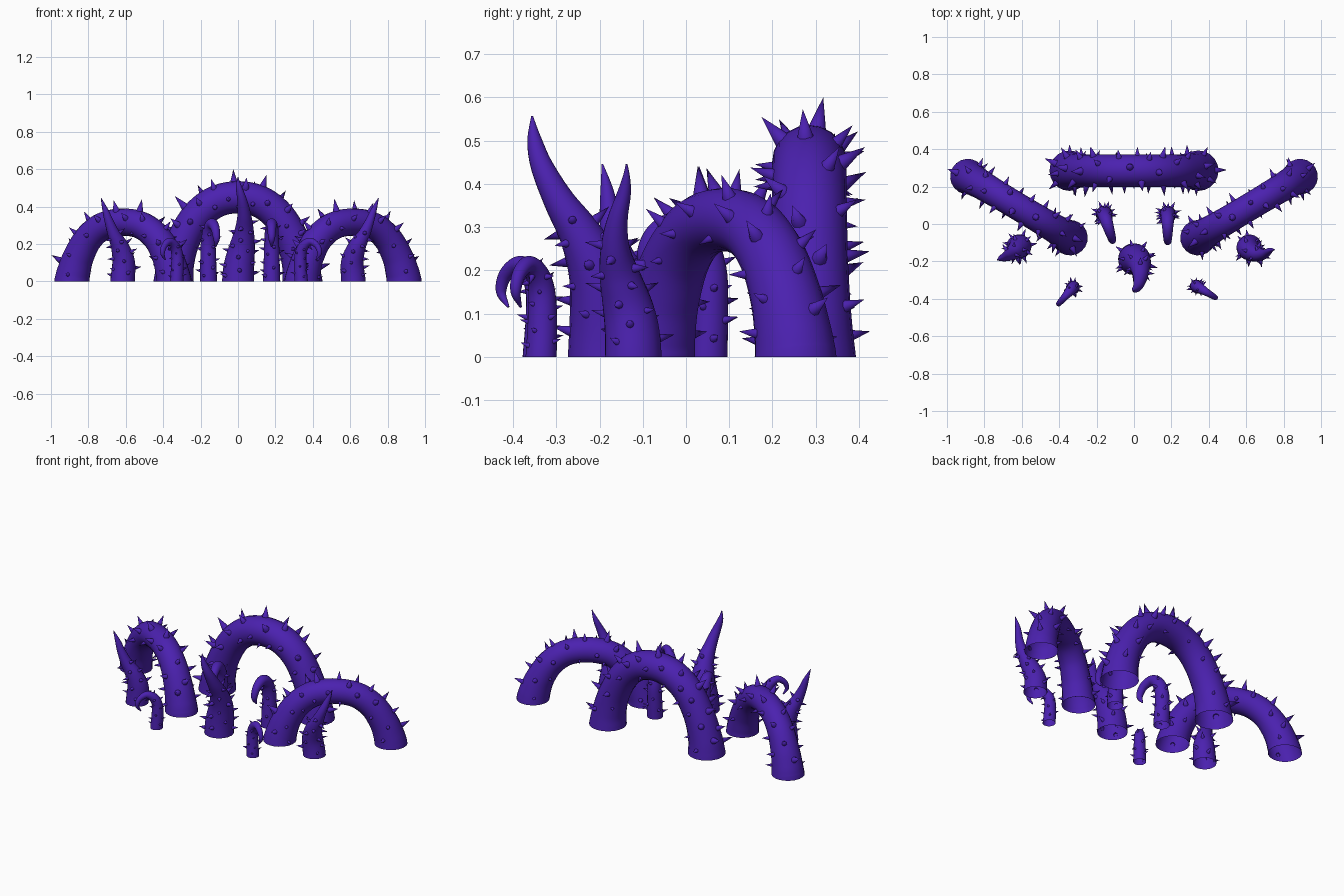
import bpy
import bmesh
import math
import random
from mathutils import Vector

random.seed(4)
if "Cube" in bpy.data.objects:
    bpy.data.objects.remove(bpy.data.objects["Cube"])

purple = bpy.data.materials.new("deep_purple")
purple.use_nodes = True
purple.diffuse_color = (0.07, 0.015, 0.43, 1)
purple.node_tree.nodes["Principled BSDF"].inputs["Base Color"].default_value = purple.diffuse_color


def finish(bm, name):
    bmesh.ops.recalc_face_normals(bm, faces=bm.faces)
    mesh = bpy.data.meshes.new(name)
    bm.to_mesh(mesh)
    bm.free()
    mesh.materials.append(purple)
    obj = bpy.data.objects.new(name, mesh)
    bpy.context.collection.objects.link(obj)
    bpy.ops.object.select_all(action="DESELECT")
    obj.select_set(True)
    bpy.context.view_layer.objects.active = obj
    bpy.ops.object.shade_smooth_by_angle(angle=math.radians(50))


def smooth_path(points, steps=7):
    """Catmull-Rom curve through (distance, height, radius) points."""
    p = [Vector(v) for v in points]
    p = [2 * p[0] - p[1]] + p + [2 * p[-1] - p[-2]]
    out = []
    for a, b, c, d in zip(p, p[1:], p[2:], p[3:]):
        for k in range(steps):
            t = k / steps
            out.append(0.5 * (2 * b + (c - a) * t + (2 * a - 5 * b + 4 * c - d) * t * t
                              + (3 * b - a - 3 * c + d) * t ** 3))
    return out + [p[-2]]


def frames(path, base, heading, sway, arch):
    """Centre, tangent, outward normal, side vector and radius at each sample."""
    h = Vector((heading[0], heading[1], 0)).normalized()
    up = Vector((0, 0, 1))
    side = h.cross(up)
    last = len(path) - 1
    out = []
    for i, s in enumerate(path):
        step = path[min(i + 1, last)] - path[max(i - 1, 0)]
        tan = (h * step.x + up * step.y).normalized()
        if i == 0:
            tan = up
        elif arch and i == last:
            tan = -up
        bend = side * sway * math.sin(math.pi * i / last) ** 2
        centre = Vector((base[0], base[1], 0)) + h * s.x + up * s.y + bend
        out.append((centre, tan, side.cross(tan), side, s.z))
    return out


def tube(name, rings, arch, sides=20):
    """Swept skin, open at the ground and closed at a free tip."""
    bm = bmesh.new()
    loops = []
    for c, t, n, b, r in rings:
        loop = []
        for k in range(sides):
            a = math.tau * k / sides
            co = c + r * (n * math.cos(a) + b * math.sin(a))
            co.z = max(co.z, 0)
            loop.append(bm.verts.new(co))
        loops.append(loop)
    for low, high in zip(loops, loops[1:]):
        for k in range(sides):
            j = (k + 1) % sides
            bm.faces.new((low[k], low[j], high[j], high[k]))
    if not arch:
        bm.faces.new(loops[-1])
    finish(bm, name)


def spikes(name, rings, count, length, reach, arch):
    """Cones spiralling along the tube, kept off the ground and the inner bend."""
    bm = bmesh.new()
    travel = [0]
    for a, b in zip(rings, rings[1:]):
        travel.append(travel[-1] + (b[0] - a[0]).length)
    for k in range(count):
        goal = travel[-1] * reach * (k + 0.6) / count
        i = min(range(len(travel)), key=lambda q: abs(travel[q] - goal))
        c, t, n, b, r = rings[i]
        angle = 2.4 * k + random.uniform(-0.25, 0.25)
        out = n * math.cos(angle) + b * math.sin(angle)
        if c.z < length * 0.6 or (arch and math.cos(angle) < -0.65):
            continue
        size = length * random.uniform(0.8, 1.15)
        if arch:
            size *= 0.88 + 0.3 * math.cos(angle)
        lean = Vector((0, 0, 0.2)) if arch else t * 0.25
        axis = (out + lean).normalized()
        foot = c + out * r * 0.93
        u = axis.orthogonal().normalized()
        v = axis.cross(u)
        wide = size * 0.28
        ring = [bm.verts.new(foot + wide * (u * math.cos(a) + v * math.sin(a)))
                for a in [math.tau * q / 8 for q in range(8)]]
        tip = bm.verts.new(foot + axis * size)
        for q in range(8):
            bm.faces.new((ring[q], ring[(q + 1) % 8], tip))
    finish(bm, name)


def limb(name, points, base, heading, count, length, reach=1, sway=0, arch=False):
    rings = frames(smooth_path(points), base, heading, sway, arch)
    tube(name, rings, arch)
    spikes(name + "_spikes", rings, count, length, reach, arch)


def both_halves(half):
    return [(-d, z, r) for d, z, r in reversed(half)][:-1] + half


# Large rear arch and the two angled side arches
big = [(0, 0.45, 0.086), (0.12, 0.425, 0.086), (0.22, 0.345, 0.087),
       (0.295, 0.215, 0.09), (0.333, 0.09, 0.098), (0.344, 0, 0.108)]
small = [(0, 0.317, 0.073), (0.12, 0.297, 0.074), (0.213, 0.232, 0.077),
         (0.276, 0.135, 0.083), (0.307, 0.05, 0.09), (0.318, 0, 0.095)]
limb("rear_arch", both_halves(big), (0, 0.285), (1, 0), 72, 0.062, arch=True)
for side, label in ((1, "left"), (-1, "right")):
    limb(label + "_arch", both_halves(small), (side * 0.615, 0.09), (side * 0.56, 0.335),
         52, 0.053, arch=True)

# Tall centre tentacle
limb("centre_tentacle",
     [(0, 0, 0.085), (0, 0.1, 0.081), (0.015, 0.19, 0.069), (0.055, 0.28, 0.05),
      (0.105, 0.36, 0.036), (0.145, 0.44, 0.026), (0.162, 0.5, 0.017), (0.168, 0.557, 0.002)],
     (0, -0.188), (0, -1), 24, 0.042, 0.56, sway=-0.035)

# Paired tentacles: straight horns, rear hooks and small front hooks
horn = [(0, 0, 0.066), (-0.005, 0.1, 0.061), (0.02, 0.18, 0.049), (0.06, 0.25, 0.034),
        (0.09, 0.32, 0.024), (0.11, 0.38, 0.016), (0.135, 0.445, 0.002)]
hook = [(0, 0, 0.046), (-0.004, 0.1, 0.043), (-0.004, 0.2, 0.04), (0.02, 0.275, 0.036),
        (0.065, 0.307, 0.03), (0.12, 0.285, 0.024), (0.145, 0.23, 0.018), (0.125, 0.185, 0.004)]
curl = [(0, 0, 0.036), (-0.006, 0.08, 0.034), (-0.003, 0.15, 0.031), (0.02, 0.193, 0.027),
        (0.06, 0.213, 0.02), (0.1, 0.19, 0.016), (0.114, 0.15, 0.012), (0.092, 0.115, 0.003)]
limb("left_horn", horn, (0.617, -0.122), (0.13, -0.015), 20, 0.037, 0.6, sway=0.035)
limb("right_horn", horn, (-0.617, -0.122), (-0.12, -0.075), 20, 0.037, 0.6, sway=-0.01)
limb("left_rear_hook", hook, (0.18, 0.05), (0, -1), 20, 0.032, 0.6)
limb("right_rear_hook", hook, (-0.158, 0.05), (0.05, -0.16), 20, 0.032, 0.6)
limb("left_front_curl", curl, (0.338, -0.335), (0.1, -0.06), 18, 0.024, 0.6)
limb("right_front_curl", curl, (-0.328, -0.342), (-0.075, -0.085), 18, 0.024, 0.6)
